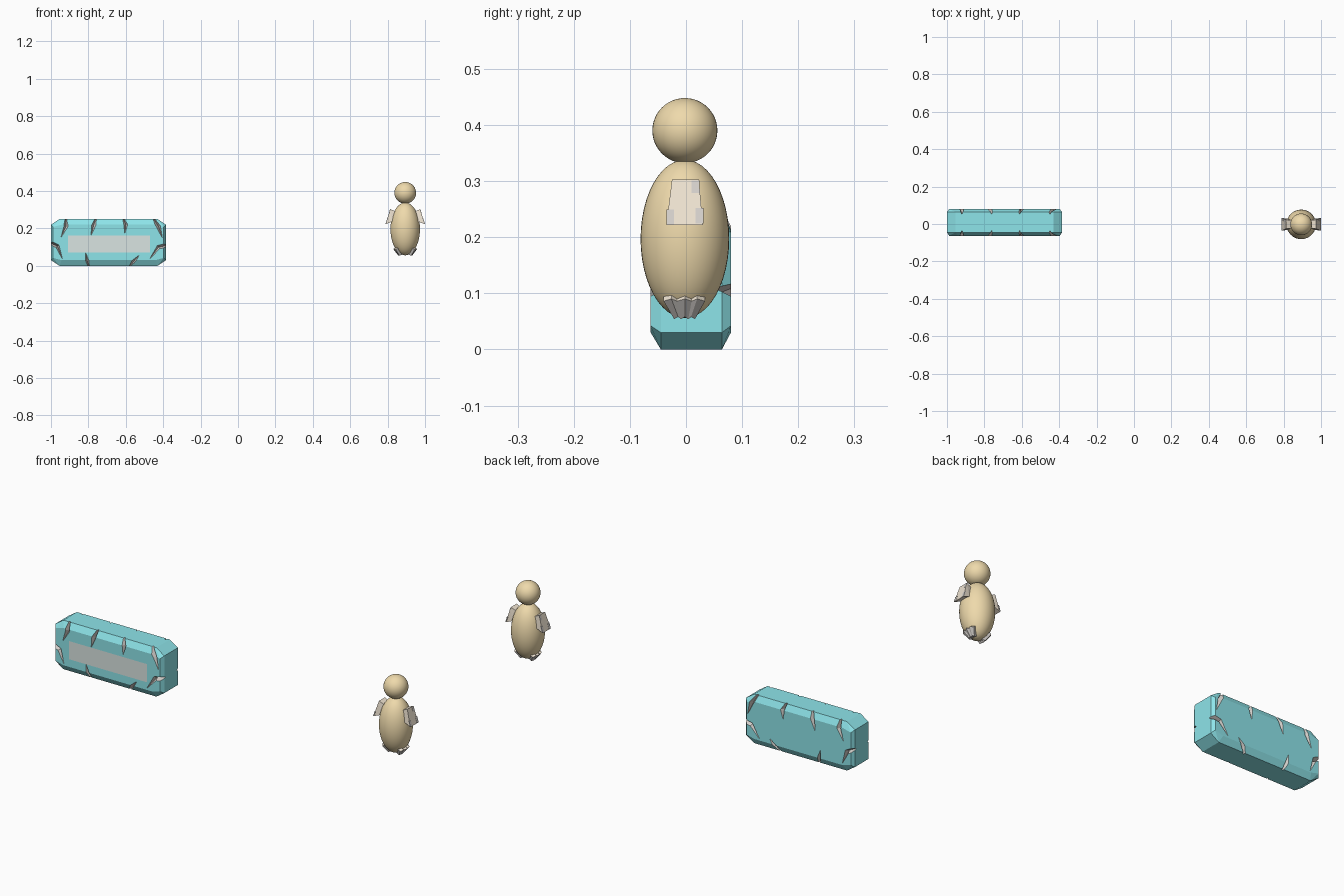
import bpy, bmesh, math
from mathutils import Vector, Matrix

if "Cube" in bpy.data.objects:
    bpy.data.objects.remove(bpy.data.objects["Cube"])


def mat(name, rgb):
    m = bpy.data.materials.new(name)
    m.diffuse_color = (*rgb, 1)
    m.use_nodes = True
    m.node_tree.nodes["Principled BSDF"].inputs["Base Color"].default_value = m.diffuse_color
    return m


TEAL = mat("teal", (0.27, 0.78, 0.82))
TAN = mat("tan", (0.86, 0.70, 0.41))
CREAM = mat("cream", (0.86, 0.77, 0.64))
STONE = mat("stone", (0.66, 0.63, 0.60))
LABEL = mat("label", (0.70, 0.78, 0.76))


def finish(bm, name, material):
    bmesh.ops.recalc_face_normals(bm, faces=bm.faces)
    me = bpy.data.meshes.new(name)
    bm.to_mesh(me)
    bm.free()
    ob = bpy.data.objects.new(name, me)
    me.materials.append(material)
    bpy.context.collection.objects.link(ob)
    return ob


def hull(points, name, material):
    bm = bmesh.new()
    for p in points:
        bm.verts.new(p)
    out = bmesh.ops.convex_hull(bm, input=bm.verts)
    junk = {g for g in out["geom_interior"] if isinstance(g, bmesh.types.BMVert)}
    bmesh.ops.delete(bm, geom=list(junk), context="VERTS")
    bmesh.ops.dissolve_limit(bm, angle_limit=0.02, verts=bm.verts, edges=bm.edges)
    return finish(bm, name, material)


# Chamfered block: cut-corner outline, inset towards both large faces
X0, X1, Y0, Y1, H = -1.0, -0.385, -0.063, 0.08, 0.25
YM = (Y0 + Y1) / 2


def outline(ix, iz, y):
    a, b, top = X0 + ix, X1 - ix, H - iz
    return [(a, y, 0.03 + iz * 0.4), (a + 0.045, y, iz), (b - 0.045, y, iz), (b, y, 0.03 + iz * 0.4),
            (b, y, H - 0.03 - iz * 0.4), (b - 0.045, y, top), (a + 0.045, y, top), (a, y, H - 0.03 - iz * 0.4)]


block = hull(outline(0, 0, Y0 + 0.018) + outline(0, 0, Y1 - 0.016)
             + outline(0.012, 0.03, Y0) + outline(0.012, 0.03, Y1), "stone_block", TEAL)

# Tapering V-shaped cracks, cut from the rim inwards on both large faces
CRACKS = [
    [(-0.92, 0.26), (-0.92, 0.21), (-0.945, 0.155)],
    [(-0.758, 0.26), (-0.772, 0.215), (-0.785, 0.165)],
    [(-0.615, 0.26), (-0.6, 0.22), (-0.605, 0.175)],
    [(-0.455, 0.26), (-0.425, 0.21), (-0.405, 0.15)],
    [(-1.01, 0.125), (-0.965, 0.105), (-0.94, 0.04)],
    [(-0.375, 0.11), (-0.425, 0.10), (-0.47, 0.04)],
    [(-0.795, -0.01), (-0.805, 0.02), (-0.815, 0.07)],
    [(-0.585, -0.01), (-0.56, 0.02), (-0.53, 0.055)],
]
bm = bmesh.new()
for side in (-1, 1):
    face = YM + side * (Y1 - Y0) / 2
    for path in CRACKS:
        d = (Vector(path[-1]) - Vector(path[0])).normalized()
        n = Vector((-d.y, d.x))
        rings = []
        for p, w, depth in zip(path, (0.014, 0.012, 0.002), (0.03, 0.022, 0.002)):
            l, r = Vector(p) + n * w, Vector(p) - n * w
            rings.append([bm.verts.new((l.x, face + side * 0.003, l.y)),
                          bm.verts.new((r.x, face + side * 0.003, r.y)),
                          bm.verts.new((p[0], face - side * depth, p[1]))])
        for a, b in zip(rings, rings[1:]):
            for i in range(3):
                j = (i + 1) % 3
                bm.faces.new((a[i], a[j], b[j], b[i]))
        bm.faces.new(rings[0])
        bm.faces.new(rings[-1][::-1])
bmesh.ops.triangulate(bm, faces=bm.faces)
cutter = finish(bm, "crack_cutter", STONE)
cutter.hide_render = True
block.data.materials.append(STONE)
mod = block.modifiers.new("cracks", "BOOLEAN")
mod.operation, mod.solver, mod.object = "DIFFERENCE", "EXACT", cutter
mod.material_mode = "TRANSFER"
bpy.context.view_layer.objects.active = block
bpy.ops.object.modifier_apply(modifier=mod.name)
bpy.data.objects.remove(cutter)

# Flat label panel on the front
bm = bmesh.new()
bm.faces.new([bm.verts.new((x, Y0 - 0.0015, z)) for x, z in
              ((-0.91, 0.07), (-0.47, 0.07), (-0.47, 0.163), (-0.91, 0.163))])
panel = finish(bm, "label_panel", LABEL)

# Figure: smooth egg body and ball head
CX, CY = 0.894, -0.002


def ball(name, z, rx, rz):
    bm = bmesh.new()
    bmesh.ops.create_uvsphere(bm, u_segments=40, v_segments=24, radius=1)
    for f in bm.faces:
        f.smooth = True
    bm.transform(Matrix.Translation((CX, CY, z)) @ Matrix.Diagonal((rx, rx, rz, 1)))
    return finish(bm, name, TAN)


ball("body", 0.197, 0.079, 0.141)
ball("head", 0.39, 0.058, 0.058)

for side, label in ((1, "right"), (-1, "left")):
    def at(x, y, z):
        return (CX + side * x, CY + y, z)

    # Wing: slab flaring outwards from the shoulder
    hull([at(0.055, y, 0.292) for y in (-0.02, 0.022)]
         + [at(0.08, y, 0.303) for y in (-0.023, 0.025)]
         + [at(0.105, y, 0.222) for y in (-0.033, 0.032)]
         + [at(0.07, y, 0.236) for y in (-0.03, 0.03)], label + "_wing", CREAM)
    # Darker chips on the wing face
    for i, (y, z, h) in enumerate(((-0.026, 0.236, 0.013), (0.026, 0.238, 0.014), (0.019, 0.29, 0.011))):
        x = 0.08 + (0.303 - z) * 0.309
        hull([at(x + o - dz * 0.309, y + dy, z + dz) for o in (-0.004, 0.001)
              for dy in (-0.007, 0.007) for dz in (-h, h)], f"{label}_wing_chip_{i}", STONE)

    # Foot: ragged edged shelf with a dark tapering underside
    rim = [(0.05, -0.038), (0.061, -0.024), (0.055, -0.014), (0.064, 0.0),
           (0.056, 0.012), (0.061, 0.022), (0.05, 0.036)]
    bm = bmesh.new()
    rows = [[bm.verts.new(at(x * fx, y * fy, z + (0.004 if i % 2 else 0)))
             for i, (x, y) in enumerate(rim)]
            for fx, fy, z in ((0.75, 1, 0.095), (1, 1, 0.086), (0.62, 0.5, 0.054), (0.3, 0.4, 0.06))]
    for k in range(4):
        a, b = rows[k], rows[(k + 1) % 4]
        for i in range(len(rim) - 1):
            f = bm.faces.new((a[i], a[i + 1], b[i + 1], b[i]))
            f.material_index = 0 if k == 0 else 1
    for i in (0, -1):
        bm.faces.new([r[i] for r in rows]).material_index = 1
    foot = finish(bm, label + "_foot", CREAM)
    foot.data.materials.append(STONE)
